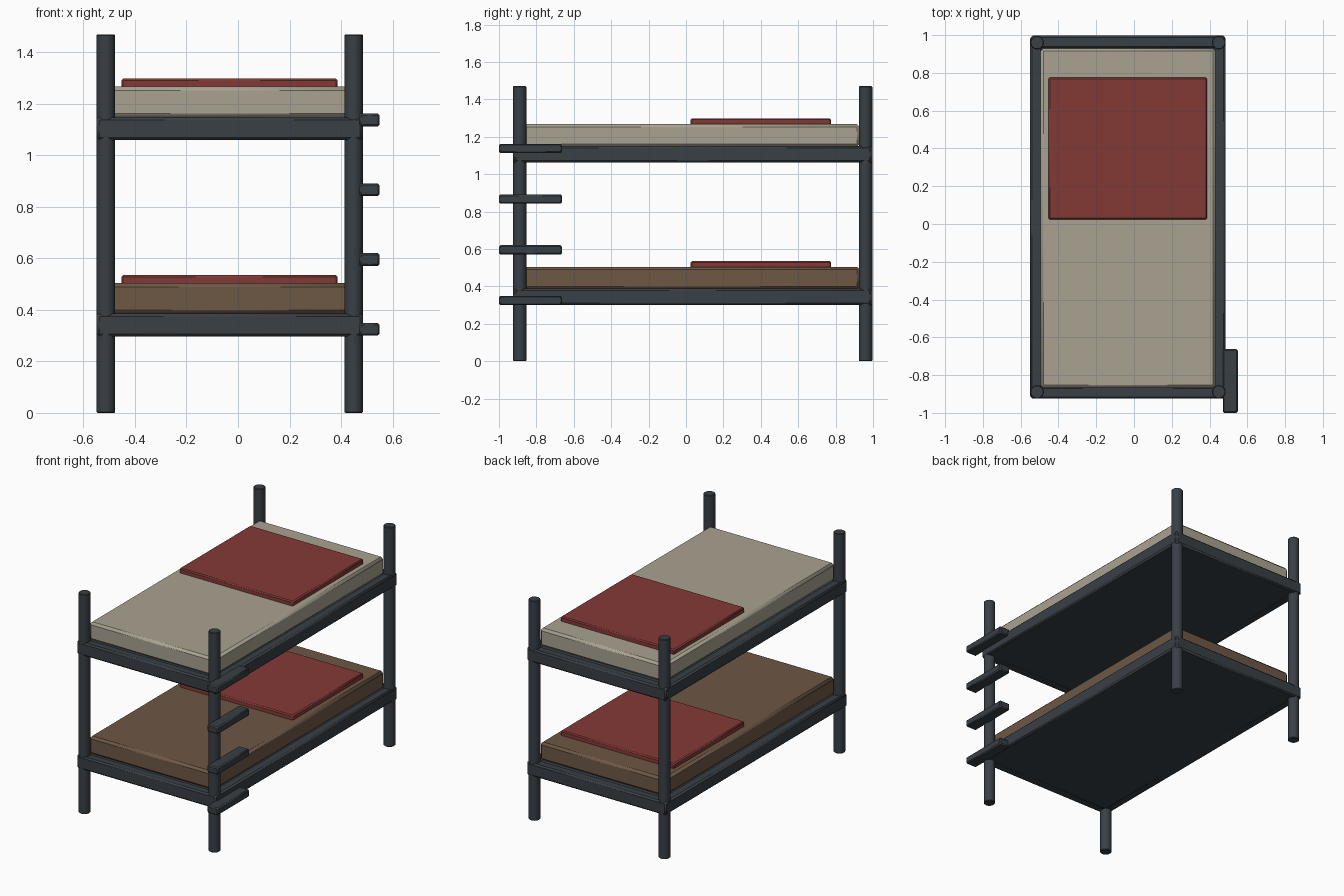
import bpy

if "Cube" in bpy.data.objects:
    bpy.data.objects.remove(bpy.data.objects["Cube"])

def material(name, rgb):
    m = bpy.data.materials.new(name)
    m.diffuse_color = (*rgb, 1)
    m.use_nodes = True
    m.node_tree.nodes["Principled BSDF"].inputs["Base Color"].default_value = m.diffuse_color
    return m

FRAME = material("dark slate", (0.040, 0.050, 0.060))
CREAM = material("cream fabric", (0.40, 0.365, 0.285))
BROWN = material("brown fabric", (0.155, 0.097, 0.060))
RED = material("red blanket", (0.23, 0.042, 0.036))

def finish(ob, name, mat, bevel, segments):
    ob.name = name
    ob.data.materials.append(mat)
    mod = ob.modifiers.new("soft edges", 'BEVEL')
    mod.width = bevel
    mod.segments = segments
    mod.limit_method = 'ANGLE'
    bpy.ops.object.shade_smooth_by_angle()
    return ob

def box(name, x, y, z, mat, bevel, segments=1):
    """Bevelled box from (min, max) pairs."""
    center = [(a + b) / 2 for a, b in (x, y, z)]
    bpy.ops.mesh.primitive_cube_add(size=1, location=center)
    ob = bpy.context.object
    ob.scale = [b - a for a, b in (x, y, z)]
    bpy.ops.object.transform_apply(location=False, rotation=False, scale=True)
    return finish(ob, name, mat, bevel, segments)

# Corner posts
for side, x in (("left", -0.513), ("right", 0.449)):
    for end, y in (("front", -0.889), ("back", 0.96)):
        bpy.ops.mesh.primitive_cylinder_add(vertices=24, radius=0.036, depth=1.47,
                                            location=(x, y, 0.735))
        finish(bpy.context.object, f"{end}_{side}_post", FRAME, 0.004, 1)

# Two bunks: rails around a base panel, with mattress and folded blanket
for level, z, cloth in (("lower", 0.30, BROWN), ("upper", 1.063, CREAM)):
    rail_z = (z, z + 0.088)
    for side, x in (("left", (-0.55, -0.485)), ("right", (0.42, 0.485))):
        box(f"{level}_{side}_rail", x, (-0.92, 0.992), rail_z, FRAME, 0.01)
    for end, y in (("front", (-0.925, -0.86)), ("back", (0.93, 0.997))):
        box(f"{level}_{end}_rail", (-0.548, 0.483), y, (z - 0.003, z + 0.085), FRAME, 0.01)
    box(f"{level}_base_panel", (-0.53, 0.465), (-0.905, 0.977),
        (z + 0.001, z + 0.08), FRAME, 0.002)
    box(f"{level}_mattress", (-0.495, 0.432), (-0.868, 0.93),
        (z + 0.084, z + 0.204), cloth, 0.015)
    box(f"{level}_blanket", (-0.453, 0.387), (0.025, 0.775),
        (z + 0.195, z + 0.235), RED, 0.007)

# Ladder rungs on the front right post
for i in range(4):
    z = 0.30 + 0.271 * i
    box(f"ladder_rung_{i + 1}", (0.47, 0.55), (-1.0, -0.663), (z, z + 0.049), FRAME, 0.007)
